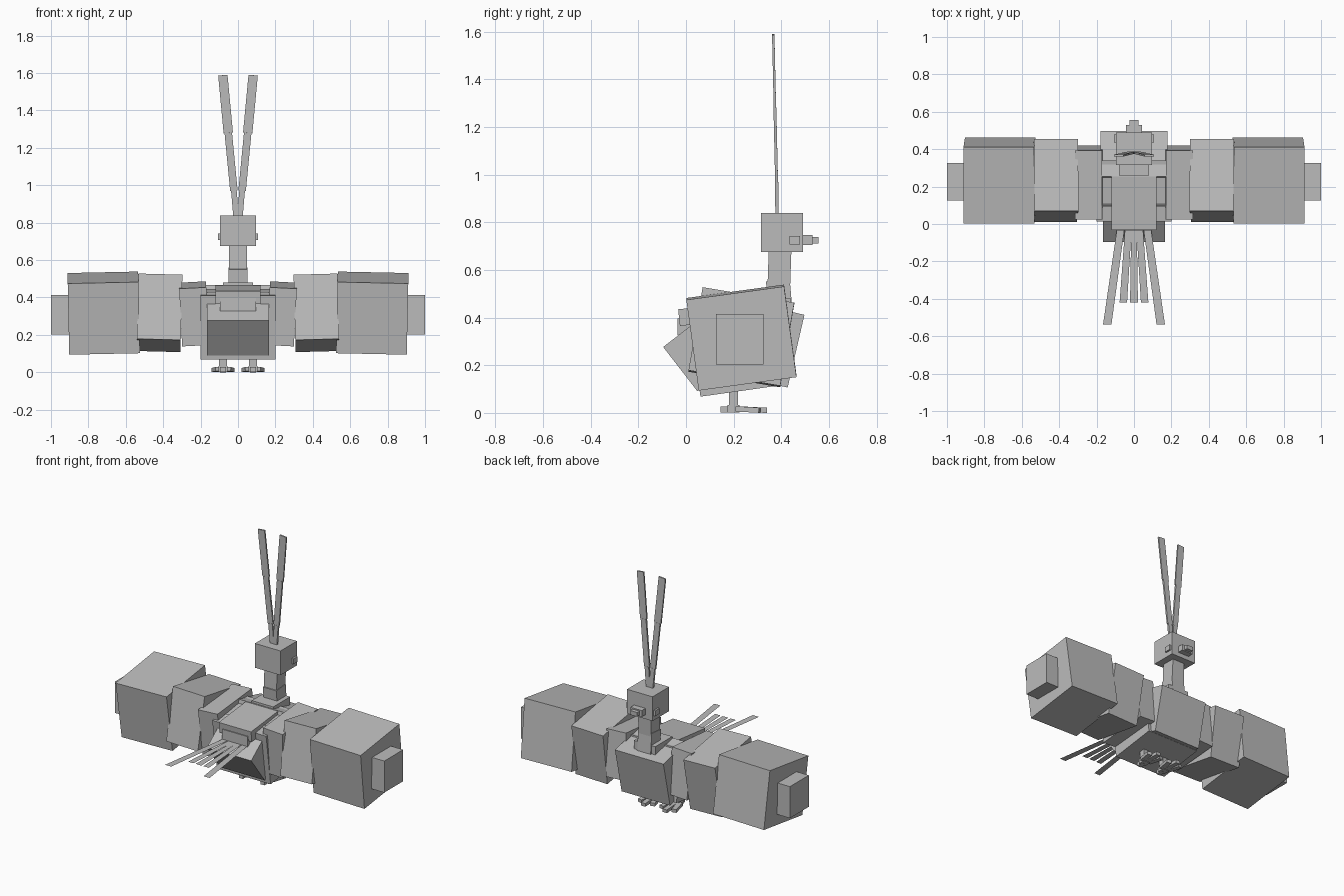
import bpy
import bmesh
from math import radians, atan2, hypot
from mathutils import Matrix, Vector, Euler

cube = bpy.data.objects.get("Cube")
if cube:
    bpy.data.objects.remove(cube, do_unlink=True)

GREY = (0.5, 0.5, 0.5, 1)
grey = bpy.data.materials.new("plain grey")
grey.use_nodes = True
grey.diffuse_color = GREY
grey.node_tree.nodes["Principled BSDF"].inputs["Base Color"].default_value = GREY


def finish(name, bm):
    mesh = bpy.data.meshes.new(name)
    bm.to_mesh(mesh)
    bm.free()
    mesh.materials.append(grey)
    obj = bpy.data.objects.new(name, mesh)
    bpy.context.scene.collection.objects.link(obj)
    return obj


def box(name, centre, size, pitch=0, roll=0, yaw=0):
    """Block turned by the given angles in degrees about x, y and z."""
    bm = bmesh.new()
    turn = Euler([radians(a) for a in (pitch, roll, yaw)]).to_matrix().to_4x4()
    scale = Matrix.Diagonal((*size, 1))
    bmesh.ops.create_cube(bm, size=1, matrix=Matrix.Translation(centre) @ turn @ scale)
    return finish(name, bm)


def bar(name, a, b, width, depth):
    """Thin upright block running from a to b, leaning sideways."""
    d = Vector(b) - Vector(a)
    lean = atan2(d.x, d.z)
    tip = -atan2(d.y, hypot(d.x, d.z))
    bm = bmesh.new()
    mat = (Matrix.Translation((Vector(a) + Vector(b)) / 2)
           @ Matrix.Rotation(lean, 4, 'Y') @ Matrix.Rotation(tip, 4, 'X')
           @ Matrix.Diagonal((width, depth, d.length, 1)))
    bmesh.ops.create_cube(bm, size=1, matrix=mat)
    return finish(name, bm)


def feather(name, root_x, tip_x, tip_y, root_w, tip_w, z):
    """Flat tail feather."""
    bm = bmesh.new()
    pts = [(root_x - root_w / 2, -0.02), (tip_x - tip_w / 2, tip_y),
           (tip_x + tip_w / 2, tip_y), (root_x + root_w / 2, -0.02)]
    bm.faces.new([bm.verts.new((x, y, z)) for x, y in pts])
    return finish(name, bm)


# Trunk
box("body", (0, 0.2, 0.262), (0.4, 0.33, 0.345), pitch=8)
box("chest", (0, 0.34, 0.287), (0.36, 0.25, 0.313), pitch=-13)
box("rump", (0, 0.075, 0.26), (0.33, 0.25, 0.235), pitch=37.7)
box("back_plate", (0, 0.115, 0.415), (0.24, 0.29, 0.07), pitch=6)
box("tail_base", (0, 0.02, 0.362), (0.19, 0.11, 0.07))

# Neck and head
box("neck_base", (0, 0.35, 0.44), (0.16, 0.18, 0.08))
box("lower_neck", (0, 0.392, 0.48), (0.1, 0.1, 0.15), pitch=5)
box("upper_neck", (0, 0.392, 0.605), (0.094, 0.095, 0.16), pitch=-2)
box("head", (0, 0.403, 0.757), (0.19, 0.175, 0.163))
box("beak", (0, 0.505, 0.726), (0.085, 0.05, 0.042))
box("beak_tip", (0, 0.54, 0.725), (0.05, 0.03, 0.028))

# Tail, with a centre feather and two pairs
TAIL_Z = 0.33
feather("centre_tail_feather", 0, 0, -0.42, 0.03, 0.042, TAIL_Z)

for s, side in ((1, "left"), (-1, "right")):
    feather(side + "_inner_tail_feather", s * 0.03, s * 0.057, -0.42, 0.035, 0.04, TAIL_Z)
    feather(side + "_outer_tail_feather", s * 0.07, s * 0.143, -0.537, 0.04, 0.045, TAIL_Z)

    # Wing, from shoulder to tip
    box(side + "_inner_wing", (s * 0.235, 0.222, 0.312), (0.145, 0.37, 0.31), 5, s * 3)
    box(side + "_middle_wing", (s * 0.42, 0.2325, 0.3175), (0.235, 0.39, 0.354), -9.6, s * -1.5)
    box(side + "_outer_wing", (s * 0.718, 0.2325, 0.316), (0.378, 0.414, 0.384), 7.8, s * 1.2)
    box(side + "_wing_tip", (s * 0.945, 0.225, 0.308), (0.11, 0.2, 0.212))

    # Eye
    box(side + "_eye", (s * 0.097, 0.457, 0.725), (0.02, 0.044, 0.036))

    # Crest plume in three widening pieces
    path = [(0.01, 0.382, 0.83), (0.022, 0.38, 0.97), (0.052, 0.373, 1.28), (0.081, 0.366, 1.588)]
    for i, (a, b) in enumerate(zip(path, path[1:])):
        bar(f"{side}_plume_{i + 1}", (s * a[0], *a[1:]), (s * b[0], *b[1:]),
            0.03 + 0.01 * i, 0.014 - 0.002 * i)

    # Leg and foot with three front toes and one hind toe
    x = s * 0.08
    box(side + "_leg", (x, 0.2, 0.06), (0.045, 0.038, 0.08))
    box(side + "_foot", (x, 0.2, 0.018), (0.05, 0.05, 0.032))
    box(side + "_hind_toe", (x, 0.17, 0.014), (0.03, 0.05, 0.026))
    for t, toe in ((-1, "inner"), (0, "middle"), (1, "outer")):
        reach = 0.13 if t == 0 else 0.1
        box(f"{side}_{toe}_toe", (x + s * t * 0.036, 0.21 + reach / 2, 0.014),
            (0.032, reach, 0.022), pitch=-3, yaw=-s * t * 12)
